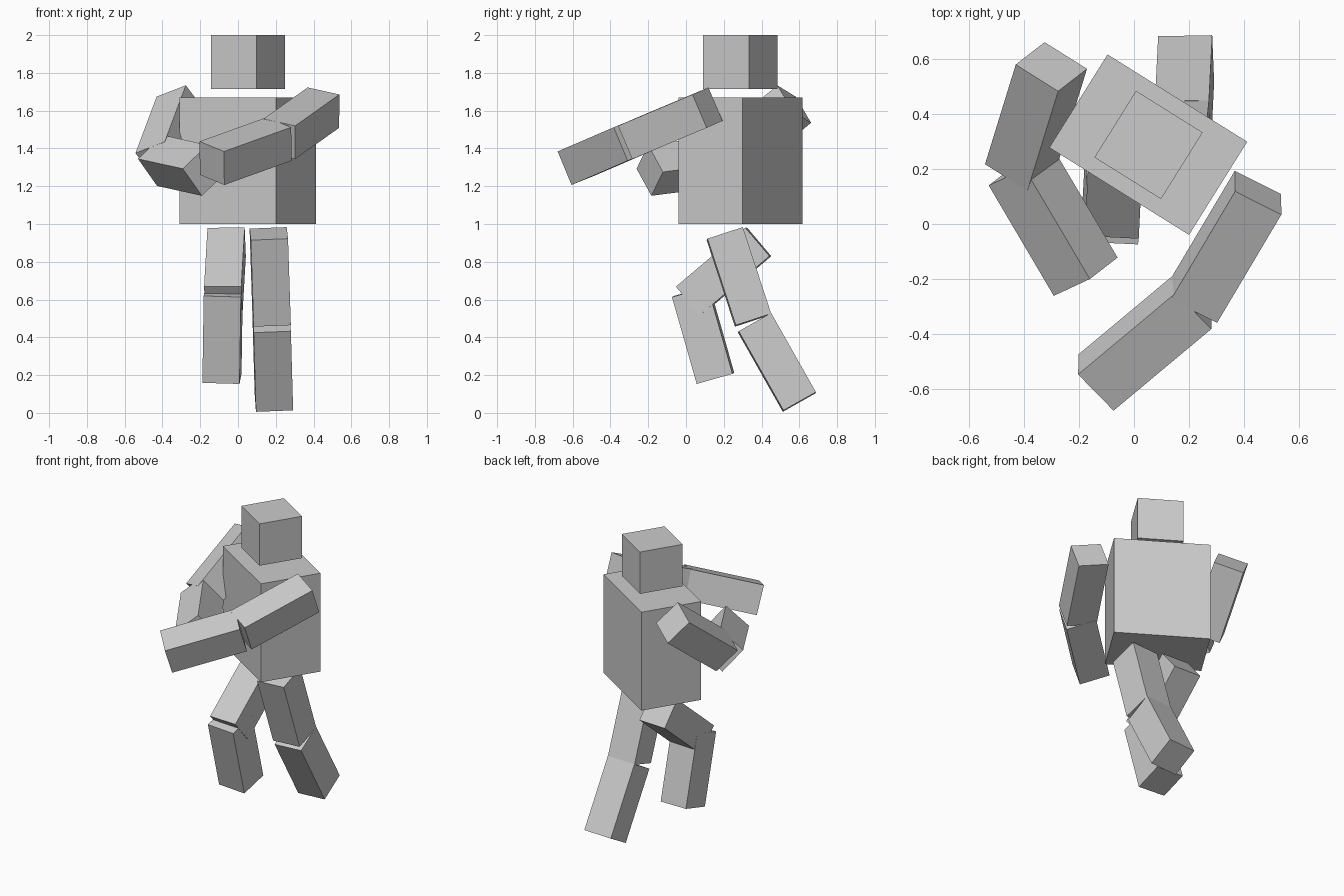
import bpy
from math import radians
from mathutils import Vector, Matrix

if "Cube" in bpy.data.objects:
    bpy.data.objects.remove(bpy.data.objects["Cube"])


def box(name, center, axes, size):
    """Box of given size along three orthonormal axes."""
    bpy.ops.mesh.primitive_cube_add(size=1)
    ob = bpy.context.object
    ob.name = name
    rot = Matrix(axes).transposed().to_4x4()
    ob.data.transform(Matrix.Translation(center) @ rot @ Matrix.Diagonal((*size, 1)))
    return ob


def limb(name, start, end, side, thick):
    """Square bar from start to end; side is the direction of one cross edge."""
    a, b = Vector(start), Vector(end)
    z = (a - b).normalized()
    x = Vector(side)
    x = (x - z * x.dot(z)).normalized()
    box(name, (a + b) / 2, (x, z.cross(x), z), (thick, thick, (a - b).length))


# torso and head share one turn about the vertical
turn = Matrix.Rotation(radians(-32), 3, 'Z').transposed()
box("torso", (0.052, 0.289, 1.334), turn, (0.60, 0.40, 0.67))
box("head", (0.053, 0.288, 1.858), turn, (0.286, 0.286, 0.285))

# arms: shoulder - elbow - hand
ARM, LEG = 0.192, 0.197
right_elbow = (0.218, -0.28, 1.45)
limb("right_upper_arm", (0.452, 0.114, 1.616), right_elbow, (0.167, -0.084, -0.037), ARM)
limb("right_forearm", right_elbow, (-0.138, -0.577, 1.322), (0.125, -0.131, -0.053), ARM)
left_elbow = (-0.413, 0.21, 1.336)
limb("left_upper_arm", (-0.301, 0.573, 1.635), left_elbow, (0.156, -0.094, 0.063), ARM)
limb("left_forearm", left_elbow, (-0.176, -0.192, 1.284), (0.105, 0.069, -0.143), ARM)

# legs: hip - knee - foot
limb("right_thigh", (0.163, 0.205, 0.949), (0.178, 0.355, 0.491), (1, 0.03, 0.02), LEG)
limb("right_shin", (0.178, 0.363, 0.477), (0.19, 0.60, 0.058), (1, 0.03, 0.02), LEG)
limb("left_thigh", (-0.06, 0.383, 0.905), (-0.078, 0.015, 0.593), (1, -0.05, 0), LEG)
limb("left_shin", (-0.078, 0.025, 0.643), (-0.085, 0.156, 0.183), (1, -0.05, -0.02), LEG)
